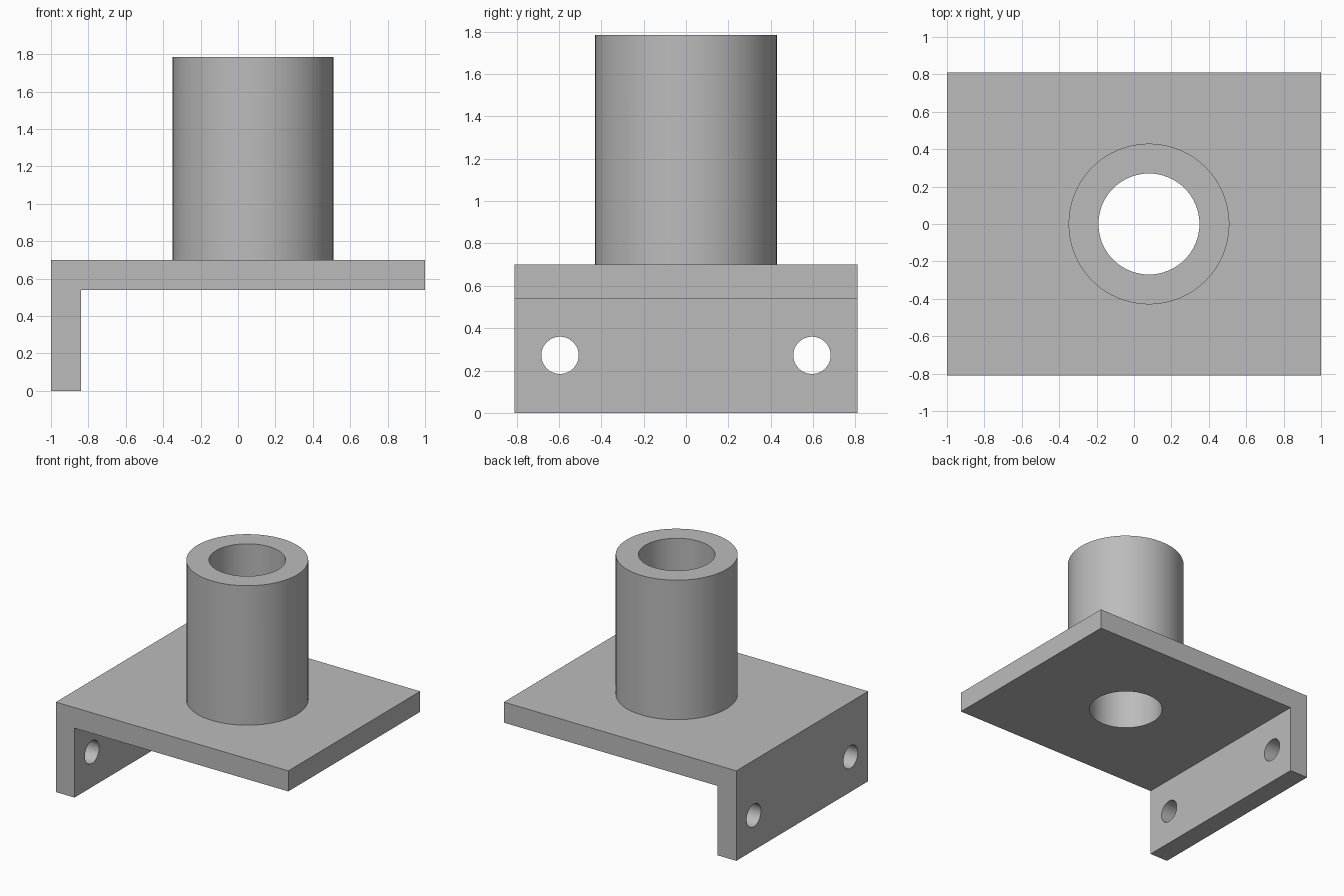
import bpy
import math

if "Cube" in bpy.data.objects:
    bpy.data.objects.remove(bpy.data.objects["Cube"], do_unlink=True)

HALF_DEPTH = 0.81
PLATE_BOTTOM, PLATE_TOP, TUBE_TOP = 0.54, 0.70, 1.785
TUBE_X = 0.08

grey = bpy.data.materials.new("plain grey")
grey.use_nodes = True
grey.diffuse_color = (0.5, 0.5, 0.5, 1)
grey.node_tree.nodes["Principled BSDF"].inputs["Base Color"].default_value = (0.5, 0.5, 0.5, 1)


def cylinder(name, radius, length, location, rotation=(0, 0, 0), sides=64):
    bpy.ops.mesh.primitive_cylinder_add(vertices=sides, radius=radius, depth=length,
                                        location=location, rotation=rotation)
    obj = bpy.context.object
    obj.name = name
    obj.data.materials.append(grey)
    return obj


def combine(target, tool, operation):
    """Apply a boolean and discard the tool object."""
    mod = target.modifiers.new(operation.title(), "BOOLEAN")
    mod.operation = operation
    mod.solver = "EXACT"
    mod.object = tool
    bpy.context.view_layer.objects.active = target
    bpy.ops.object.modifier_apply(modifier=mod.name)
    bpy.data.objects.remove(tool, do_unlink=True)


# L-shaped plate with its mounting flange, extruded along y
profile = [(-1, 0), (-0.84, 0), (-0.84, PLATE_BOTTOM),
           (1, PLATE_BOTTOM), (1, PLATE_TOP), (-1, PLATE_TOP)]
n = len(profile)
verts = [(x, y, z) for y in (-HALF_DEPTH, HALF_DEPTH) for x, z in profile]
faces = [tuple(range(n)), tuple(reversed(range(n, 2 * n)))]
faces += [(i, i + n, (i + 1) % n + n, (i + 1) % n) for i in range(n)]
mesh = bpy.data.meshes.new("tube_bracket")
mesh.from_pydata(verts, [], faces)
mesh.materials.append(grey)
bracket = bpy.data.objects.new("tube_bracket", mesh)
bpy.context.collection.objects.link(bracket)

# Upright tube, rooted inside the plate
root = (PLATE_BOTTOM + PLATE_TOP) / 2
tube = cylinder("tube", 0.43, TUBE_TOP - root, (TUBE_X, 0, (TUBE_TOP + root) / 2))
combine(bracket, tube, "UNION")

# Bore through the tube and plate
bore = cylinder("bore", 0.27, 3, (TUBE_X, 0, 1))
combine(bracket, bore, "DIFFERENCE")

# Pair of bolt holes in the flange
for side in (-1, 1):
    hole = cylinder("bolt_hole", 0.088, 0.5, (-0.92, side * 0.595, 0.272),
                    (0, math.pi / 2, 0), 48)
    combine(bracket, hole, "DIFFERENCE")

# Smooth round walls, crisp edges
bpy.ops.object.select_all(action="DESELECT")
bracket.select_set(True)
bpy.context.view_layer.objects.active = bracket
bpy.ops.object.shade_smooth_by_angle(angle=math.radians(30))
